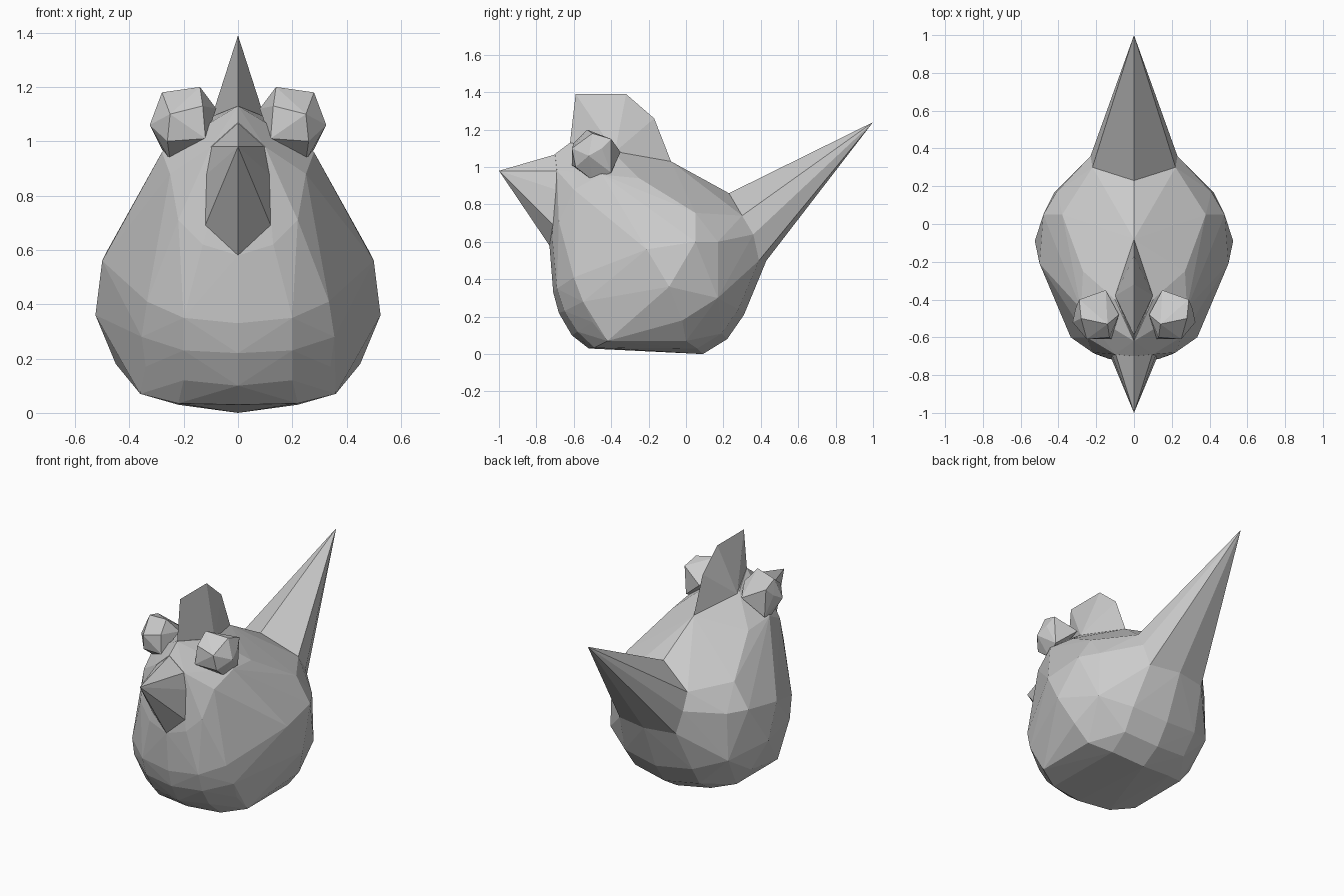
import bpy, bmesh


def faceted(name, half):
    """Faceted solid skinned over half-side points mirrored across x = 0."""
    shell(name, [(s * x, y, z) for x, y, z in half for s in ((1, -1) if x else (1,))])


def shell(name, pts):
    bm = bmesh.new()
    for p in pts:
        bm.verts.new(p)
    res = bmesh.ops.convex_hull(bm, input=bm.verts[:])
    junk = {v for v in res["geom_interior"] + res["geom_unused"]
            if isinstance(v, bmesh.types.BMVert)}
    bmesh.ops.delete(bm, geom=list(junk), context='VERTS')
    bmesh.ops.recalc_face_normals(bm, faces=bm.faces[:])
    me = bpy.data.meshes.new(name)
    bm.to_mesh(me)
    bm.free()
    ob = bpy.data.objects.new(name, me)
    bpy.context.collection.objects.link(ob)


# Body: half rings running from breast to back, bottom to top
base = [(0, -.52, .03), (.22, -.49, .035), (.36, -.42, .07),
        (.36, 0, .07), (.22, .06, .03), (0, .09, 0)]
low = [(0, -.61, .10), (.2, -.58, .12), (.34, -.5, .17),
       (.45, -.02, .18), (.23, .19, .11), (0, .22, .08)]
belly = [(0, -.68, .22), (.2, -.65, .23), (.355, -.55, .28),
         (.525, -.09, .36), (.42, .17, .3), (.24, .28, .24), (0, .31, .21)]
waist = [(0, -.71, .33), (.2, -.69, .35), (.335, -.6, .41),
         (.5, -.21, .56), (.48, .05, .6), (.41, .17, .6), (.2, .39, .5), (0, .43, .5)]
chest = [(0, -.73, .58), (.13, -.715, .62), (.22, -.68, .71),
         (.38, .05, .755), (.23, .36, .64), (.22, .3, .74), (0, .23, .86)]
head = [(.125, -.68, .87), (.25, -.6, .88), (.28, -.45, .96), (.27, -.25, .94),
        (.1, -.69, .98), (0, -.7, 1.07), (0, -.62, 1.13), (.1, -.4, 1.09),
        (0, -.08, 1.03)]
faceted("body", base + low + belly + waist + chest + head)

# Beak
faceted("beak", [(0, -1, .98), (0, -.69, 1.07), (.1, -.68, .98), (.125, -.67, .87),
                 (.125, -.7, .68), (0, -.73, .58), (0, -.6, .85)])

# Tail spike
faceted("tail", [(0, 1, 1.24), (0, .23, .86), (.22, .3, .74), (.23, .36, .64),
                 (.2, .39, .5), (0, .43, .5)])

# Comb: sharp ridge on a narrow base
faceted("comb", [(0, -.62, 1.13), (0, -.59, 1.39), (0, -.32, 1.39), (0, -.17, 1.26),
                 (0, -.08, 1.03), (.055, -.46, 1.17), (.1, -.38, 1.08)])

# Bulging eyes
eye = [(.13, -.6, 1.13), (.25, -.61, 1.1), (.12, -.61, 1.01), (.26, -.59, 1.0),
       (.14, -.53, 1.2), (.28, -.5, 1.18), (.325, -.52, 1.06), (.31, -.45, 1.1),
       (.25, -.5, .93), (.15, -.35, 1.08), (.29, -.4, 1.15), (.28, -.4, .97),
       (.08, -.48, 1.12)]
for side, s in (("left", 1), ("right", -1)):
    shell(side + "_eye", [(s * x, y, z) for x, y, z in eye])
